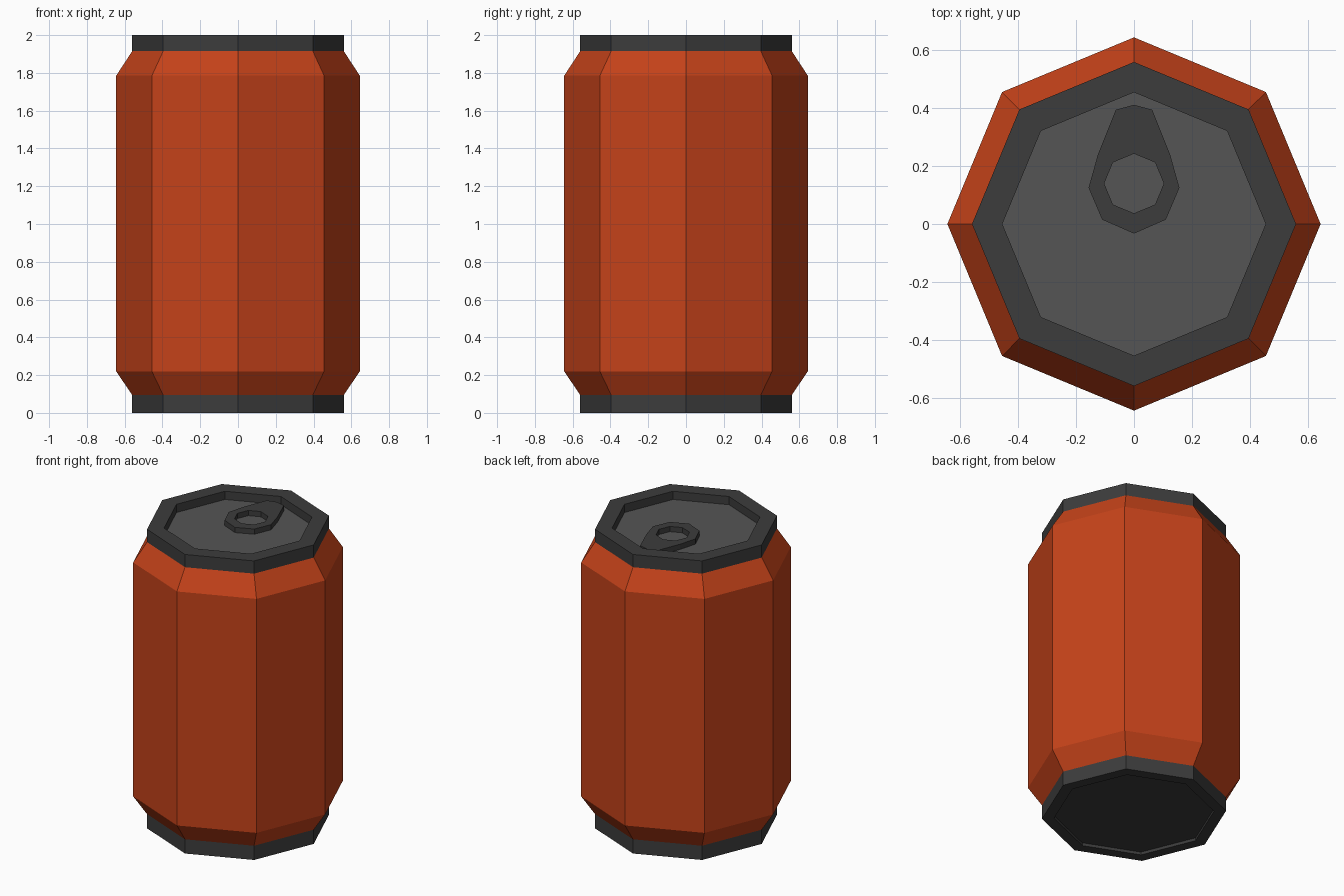
import bpy, bmesh
from math import cos, sin, pi

if "Cube" in bpy.data.objects:
    bpy.data.objects.remove(bpy.data.objects["Cube"])

SIDES = 8


def material(name, rgb):
    m = bpy.data.materials.new(name)
    m.diffuse_color = (*rgb, 1)
    m.use_nodes = True
    m.node_tree.nodes["Principled BSDF"].inputs["Base Color"].default_value = m.diffuse_color
    return m


def finish(name, bm, mat):
    me = bpy.data.meshes.new(name)
    bm.to_mesh(me)
    bm.free()
    me.materials.append(mat)
    ob = bpy.data.objects.new(name, me)
    bpy.context.collection.objects.link(ob)
    return ob


def lathe(name, profile, mat, cap_bottom=False, cap_top=False):
    """Revolve (radius, z) points, ordered bottom -> outside -> top."""
    bm = bmesh.new()
    rings = [[bm.verts.new((r * cos(2 * pi * i / SIDES), r * sin(2 * pi * i / SIDES), z))
              for i in range(SIDES)] for r, z in profile]
    for a, b in zip(rings, rings[1:]):
        for i in range(SIDES):
            j = (i + 1) % SIDES
            bm.faces.new((a[i], a[j], b[j], b[i]))
    if cap_bottom:
        bm.faces.new(rings[0][::-1])
    if cap_top:
        bm.faces.new(rings[-1])
    return finish(name, bm, mat)


paint = material("orange_paint", (0.56, 0.055, 0.01))
dark = material("dark_metal", (0.045, 0.045, 0.045))
lid_grey = material("lid_metal", (0.09, 0.09, 0.09))

R_BODY, R_RIM, R_LID, R_BASE = 0.645, 0.56, 0.455, 0.487
Z_LID = 1.945

# Painted body with chamfered shoulders
lathe("can_body", [(R_RIM, 0.095), (R_BODY, 0.22), (R_BODY, 1.785), (R_RIM, 1.915)], paint)

# Bottom rim with a shallow recess underneath
lathe("bottom_rim", [(R_BASE, 0.02), (R_BASE, 0), (R_RIM, 0), (R_RIM, 0.095)], dark, cap_bottom=True)

# Top rim and sunken lid
lathe("top_rim", [(R_RIM, 1.915), (R_RIM, 2), (R_LID, 2), (R_LID, Z_LID)], dark)
lathe("lid_panel", [(R_LID, Z_LID)], lid_grey, cap_top=True)

# Pull tab: mirrored teardrop outline with an octagonal finger hole
half = [(0.063, 0.395), (0.125, 0.24), (0.157, 0.125), (0.11, 0.015)]
outline = [(0, 0.412)] + half + [(0, -0.033)] + [(-x, y) for x, y in reversed(half)]
hole = [(0.103 * cos(2 * pi * i / SIDES), 0.14 + 0.103 * sin(2 * pi * i / SIDES)) for i in range(SIDES)]
bm = bmesh.new()
edges = []
for loop in (outline, hole):
    vs = [bm.verts.new((x, y, Z_LID)) for x, y in loop]
    edges += [bm.edges.new((vs[k - 1], vs[k])) for k in range(len(vs))]
bmesh.ops.triangle_fill(bm, edges=edges, use_beauty=True, use_dissolve=False, normal=(0, 0, 1))
ext = bmesh.ops.extrude_face_region(bm, geom=bm.faces[:], use_keep_orig=True)
bmesh.ops.translate(bm, vec=(0, 0, 0.035),
                    verts=[g for g in ext["geom"] if isinstance(g, bmesh.types.BMVert)])
bmesh.ops.recalc_face_normals(bm, faces=bm.faces[:])
finish("pull_tab", bm, dark)
